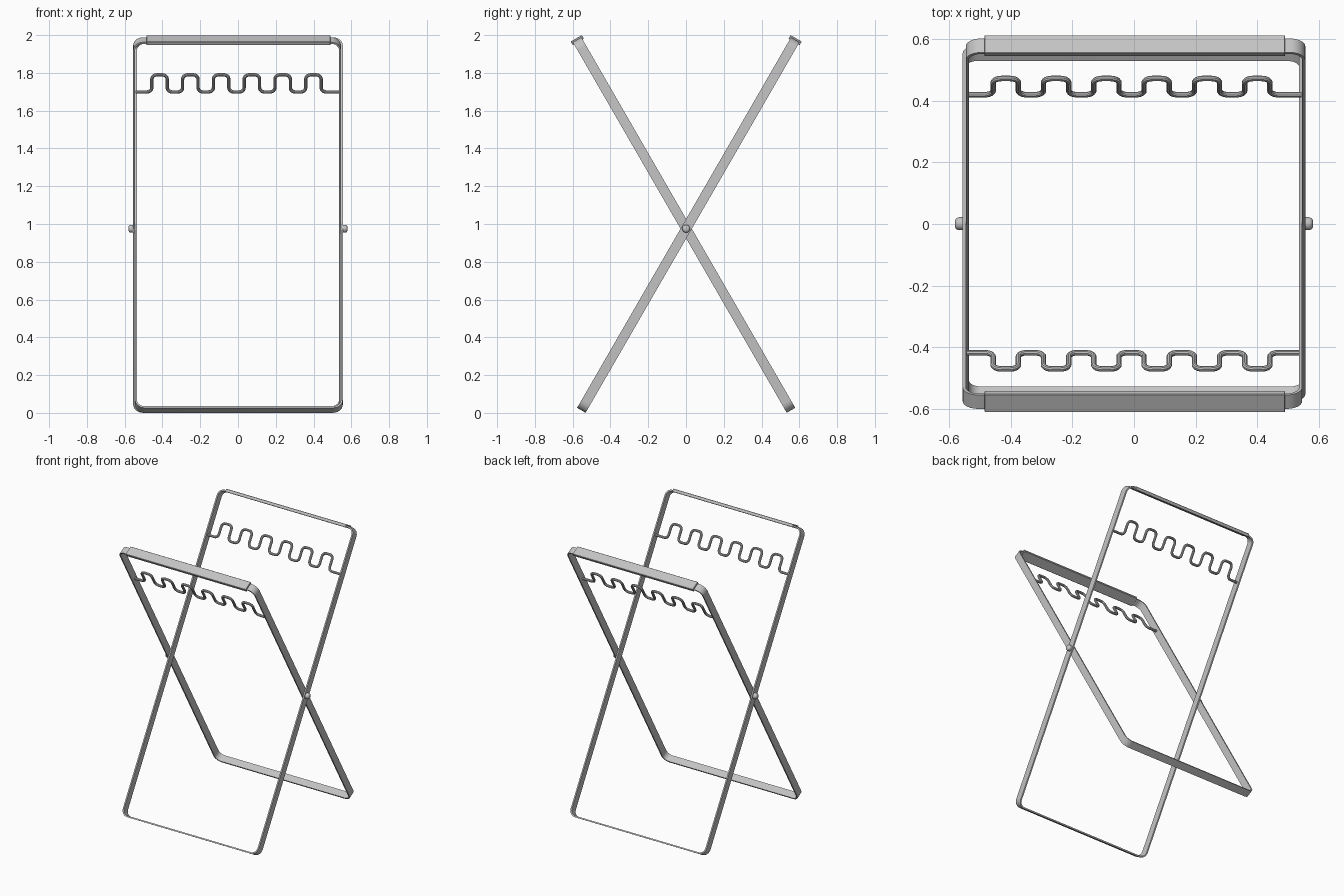
import bpy, bmesh, math
from mathutils import Vector, Matrix

if "Cube" in bpy.data.objects:
    bpy.data.objects.remove(bpy.data.objects["Cube"], do_unlink=True)

# Single steel grey material
steel = bpy.data.materials.new("steel grey")
steel.use_nodes = True
COLOUR = (0.55, 0.55, 0.55, 1)
steel.diffuse_color = COLOUR
steel.node_tree.nodes["Principled BSDF"].inputs["Base Color"].default_value = COLOUR

PIVOT = Vector((0, 0.001, 0.975))
ANGLE = math.radians(30)


def finish(obj, matrix):
    """Material, placement and smooth shading with sharp edges."""
    obj.data.materials.clear()
    obj.data.materials.append(steel)
    obj.matrix_world = matrix
    bpy.ops.object.select_all(action='DESELECT')
    obj.select_set(True)
    bpy.context.view_layer.objects.active = obj
    bpy.ops.object.shade_smooth_by_angle(angle=math.radians(35))


def mesh_object(name, bm, matrix):
    bmesh.ops.recalc_face_normals(bm, faces=bm.faces[:])
    mesh = bpy.data.meshes.new(name)
    bm.to_mesh(mesh)
    bm.free()
    obj = bpy.data.objects.new(name, mesh)
    bpy.context.collection.objects.link(obj)
    finish(obj, matrix)


def fillet(corners, r, closed, steps=6):
    """Round the right-angled corners of a 2D path."""
    pts = [Vector(c) for c in corners]
    n, out = len(pts), []
    for i, p in enumerate(pts):
        if not closed and i in (0, n - 1):
            out.append(p)
            continue
        a = (pts[i - 1] - p).normalized()
        b = (pts[(i + 1) % n] - p).normalized()
        centre = p + r * (a + b)
        for k in range(steps + 1):
            t = math.pi / 2 * k / steps
            out.append(centre - r * (b * math.cos(t) + a * math.sin(t)))
    return out


def flat_bar_frame(name, matrix, half_x=0.55, low=-1.11, high=1.155,
                   thick=0.01, width=0.052, radius=0.05):
    """Flat bar bent into a rounded rectangle."""
    def outline(inset):
        x, lo, hi = half_x - inset, low + inset, high - inset
        return fillet([(-x, lo), (x, lo), (x, hi), (-x, hi)], radius - inset, True)
    bm = bmesh.new()
    rings = []
    for inset, y in ((0, -1), (0, 1), (thick, 1), (thick, -1)):
        rings.append([bm.verts.new((p.x, y * width / 2, p.y)) for p in outline(inset)])
    n = len(rings[0])
    for a, b in zip(rings, rings[1:] + rings[:1]):
        for i in range(n):
            j = (i + 1) % n
            bm.faces.new((a[i], a[j], b[j], b[i]))
    mesh_object(name, bm, matrix)


def sleeve(name, matrix):
    """Padded cover around the top bar."""
    bm = bmesh.new()
    bmesh.ops.create_cube(bm, size=1)
    bmesh.ops.scale(bm, vec=(0.974, 0.068, 0.022), verts=bm.verts)
    bmesh.ops.translate(bm, vec=(0.003, 0, 1.153), verts=bm.verts)
    bmesh.ops.bevel(bm, geom=bm.edges[:], offset=0.002, segments=1, affect='EDGES')
    mesh_object(name, bm, matrix)


def hook_rod(name, matrix, base=0.836, top=0.941, pitch=0.163, count=6, end=0.542):
    """Round rod bent into a row of square waves."""
    corners = [(-end, base)]
    for i in range(count):
        c = -0.008 + (i - (count - 1) / 2) * pitch
        l, r = c - pitch / 4, c + pitch / 4
        corners += [(l, base), (l, top), (r, top), (r, base)]
    corners.append((end, base))
    path = fillet(corners, 0.027, False)
    curve = bpy.data.curves.new(name, 'CURVE')
    curve.dimensions = '3D'
    curve.bevel_depth = 0.009
    curve.bevel_resolution = 3
    spline = curve.splines.new('POLY')
    spline.points.add(len(path) - 1)
    for sp, p in zip(spline.points, path):
        sp.co = (p.x, 0, p.y, 1)
    obj = bpy.data.objects.new(name, curve)
    bpy.context.collection.objects.link(obj)
    bpy.ops.object.select_all(action='DESELECT')
    obj.select_set(True)
    bpy.context.view_layer.objects.active = obj
    bpy.ops.object.convert(target='MESH')
    finish(bpy.context.view_layer.objects.active, matrix)


def rivet(name, side):
    """Domed pivot pin through both side bars."""
    bm = bmesh.new()
    bmesh.ops.create_cone(bm, cap_ends=True, segments=24, radius1=0.021,
                          radius2=0.021, depth=0.043)
    rim = [e for e in bm.edges if all(v.co.z > 0 for v in e.verts)]
    bmesh.ops.bevel(bm, geom=rim, offset=0.014, segments=5, profile=0.5, affect='EDGES')
    place = Matrix.Translation(PIVOT + Vector((side * 0.5585, 0, 0)))
    mesh_object(name, bm, place @ Matrix.Rotation(side * math.pi / 2, 4, 'Y'))


# Two crossed frames, nested side by side at the pivot
for label, side in (("front", 1), ("back", -1)):
    turn = Matrix.Translation(PIVOT) @ Matrix.Rotation(side * ANGLE, 4, 'X')
    shift = Matrix.Translation((-side * 0.005, 0, 0))
    flat_bar_frame(label + "_leaning_frame", shift @ turn)
    sleeve(label + "_top_sleeve", turn)
    hook_rod(label + "_hook_rod", turn)

rivet("left_pivot_rivet", 1)
rivet("right_pivot_rivet", -1)
